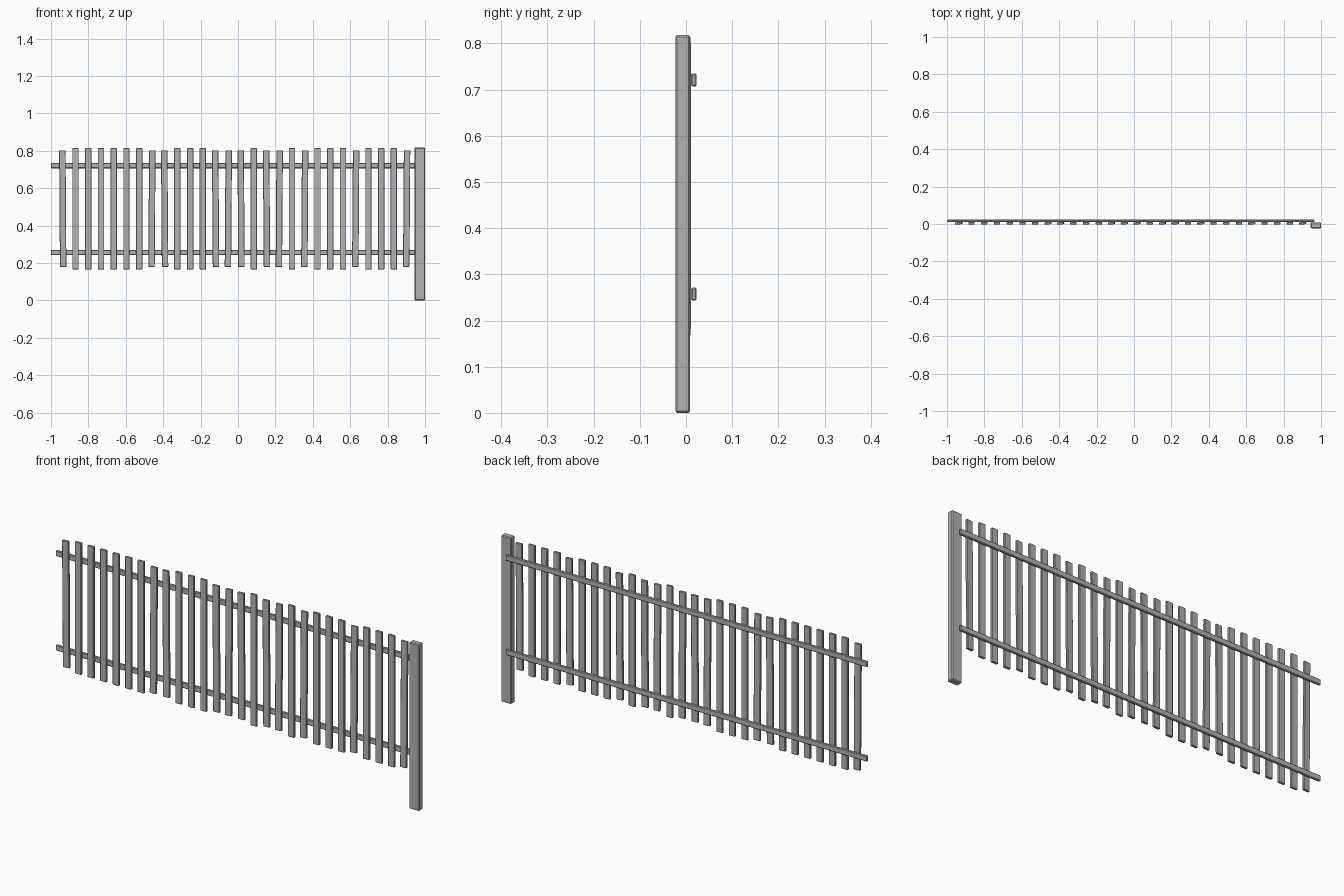
import bpy
from math import radians
from mathutils import Matrix, Vector

cube = bpy.data.objects.get("Cube")
if cube:
    bpy.data.objects.remove(cube)

wood = bpy.data.materials.new("grey_wood")
wood.use_nodes = True
GREY = (0.45, 0.45, 0.45, 1)
wood.diffuse_color = GREY
wood.node_tree.nodes["Principled BSDF"].inputs["Base Color"].default_value = GREY


def board(name, low, high, bevel, lean=0, twist=0):
    """Bevelled timber between two corners, leaning in x-z and twisted about z."""
    low, high = Vector(low), Vector(high)
    bpy.ops.mesh.primitive_cube_add(size=1)
    ob = bpy.context.object
    ob.name = name
    ob.data.transform(Matrix.Diagonal((*(high - low), 1)))
    ob.location = (low + high) / 2
    ob.rotation_euler = (0, radians(lean), radians(twist))
    ob.data.materials.append(wood)
    mod = ob.modifiers.new("worn_edges", "BEVEL")
    mod.width = bevel
    mod.segments = 1
    return ob


# End post
board("post", (0.945, -0.023, 0), (1, 0.009, 0.818), 0.004)

# Two horizontal rails behind the slats
for name, z in (("lower_rail", 0.257), ("upper_rail", 0.721)):
    board(name, (-1, 0.011, z - 0.014), (0.965, 0.023, z + 0.014), 0.003)

# Slats, some of them shorter and slightly crooked
SHORT = {0, 7, 8, 12, 13, 14, 16, 17, 19, 23, 27}
for i in range(28):
    x = -0.937 + i * 0.0681
    short = i in SHORT
    bottom, top = (0.18, 0.803) if short else (0.166, 0.814)
    lean = (0.4 if i % 2 else -0.4) if short else 0
    board(f"slat_{i + 1}", (x - 0.017, -0.002, bottom), (x + 0.017, 0.01, top),
          0.002, lean, 4 if short else 0)
